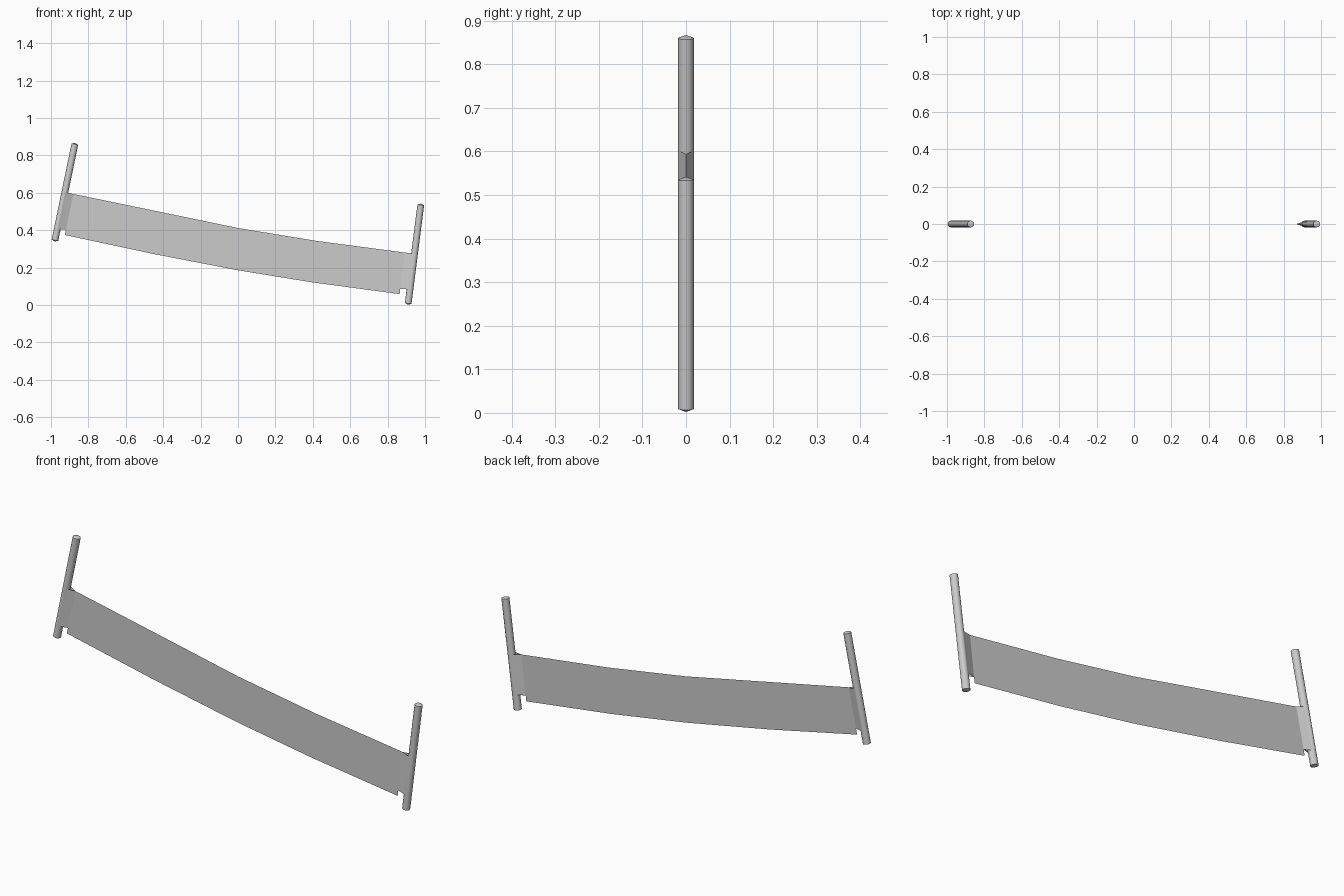
import bpy, bmesh, math
from mathutils import Vector

if "Cube" in bpy.data.objects:
    bpy.data.objects.remove(bpy.data.objects["Cube"])

R = 0.018


def make_object(name, bm):
    bmesh.ops.recalc_face_normals(bm, faces=bm.faces)
    me = bpy.data.meshes.new(name)
    bm.to_mesh(me)
    bm.free()
    ob = bpy.data.objects.new(name, me)
    bpy.context.collection.objects.link(ob)
    return ob


def pole(name, bottom, top, sides=12, tip=0.007):
    """Leaning round pole with shallow pointed ends; points are (x, z)."""
    a, b = Vector((bottom[0], 0, bottom[1])), Vector((top[0], 0, top[1]))
    d = (b - a).normalized()
    u, v = Vector((0, 1, 0)), Vector((0, 1, 0)).cross(d)
    bm = bmesh.new()
    rings = []
    for c in (a + d * tip, b - d * tip):
        rings.append([bm.verts.new(c + R * (u * math.cos(t) + v * math.sin(t)))
                      for t in (2 * math.pi * i / sides for i in range(sides))])
    ends = [bm.verts.new(a), bm.verts.new(b)]
    for i in range(sides):
        j = (i + 1) % sides
        bm.faces.new((rings[0][i], rings[0][j], rings[1][j], rings[1][i]))
        for ring, end in zip(rings, ends):
            bm.faces.new((ring[j], ring[i], end))
    ob = make_object(name, bm)
    bpy.context.view_layer.objects.active = ob
    ob.select_set(True)
    bpy.ops.object.shade_smooth_by_angle(angle=math.radians(35))
    ob.select_set(False)


def sleeve(name, pole_top, pole_bottom, seam_top, seam_bottom):
    """Two flaps running from the sides of the pole to a seam in the cloth."""
    bm = bmesh.new()
    st, sb = [bm.verts.new((x, 0, z)) for x, z in (seam_top, seam_bottom)]
    for y in (-R, R):
        pt, pb = [bm.verts.new((x, y, z)) for x, z in (pole_top, pole_bottom)]
        bm.faces.new((pt, pb, sb, st))
    make_object(name, bm)


# Poles
pole("left_pole", (-0.980, 0.340), (-0.871, 0.867))
pole("right_pole", (0.909, 0.002), (0.978, 0.542))

# Sagging cloth between the sleeve seams
top = [(-0.88, 0.594), (-0.42, 0.499), (0, 0.412), (0.42, 0.343), (0.89, 0.281)]
low = [(-0.926, 0.375), (-0.45, 0.273), (0, 0.186), (0.40, 0.121), (0.864, 0.059)]
bm = bmesh.new()
tv = [bm.verts.new((x, 0, z)) for x, z in top]
lv = [bm.verts.new((x, 0, z)) for x, z in low]
for i in range(len(top) - 1):
    bm.faces.new((lv[i], lv[i + 1], tv[i + 1], tv[i]))
banner = make_object("banner_cloth", bm)

# Sleeves around the poles
sleeve("left_sleeve", (-0.924, 0.602), (-0.965, 0.407), top[0], (-0.92, 0.403))
sleeve("right_sleeve", (0.944, 0.275), (0.920, 0.083), top[-1], (0.867, 0.087))
